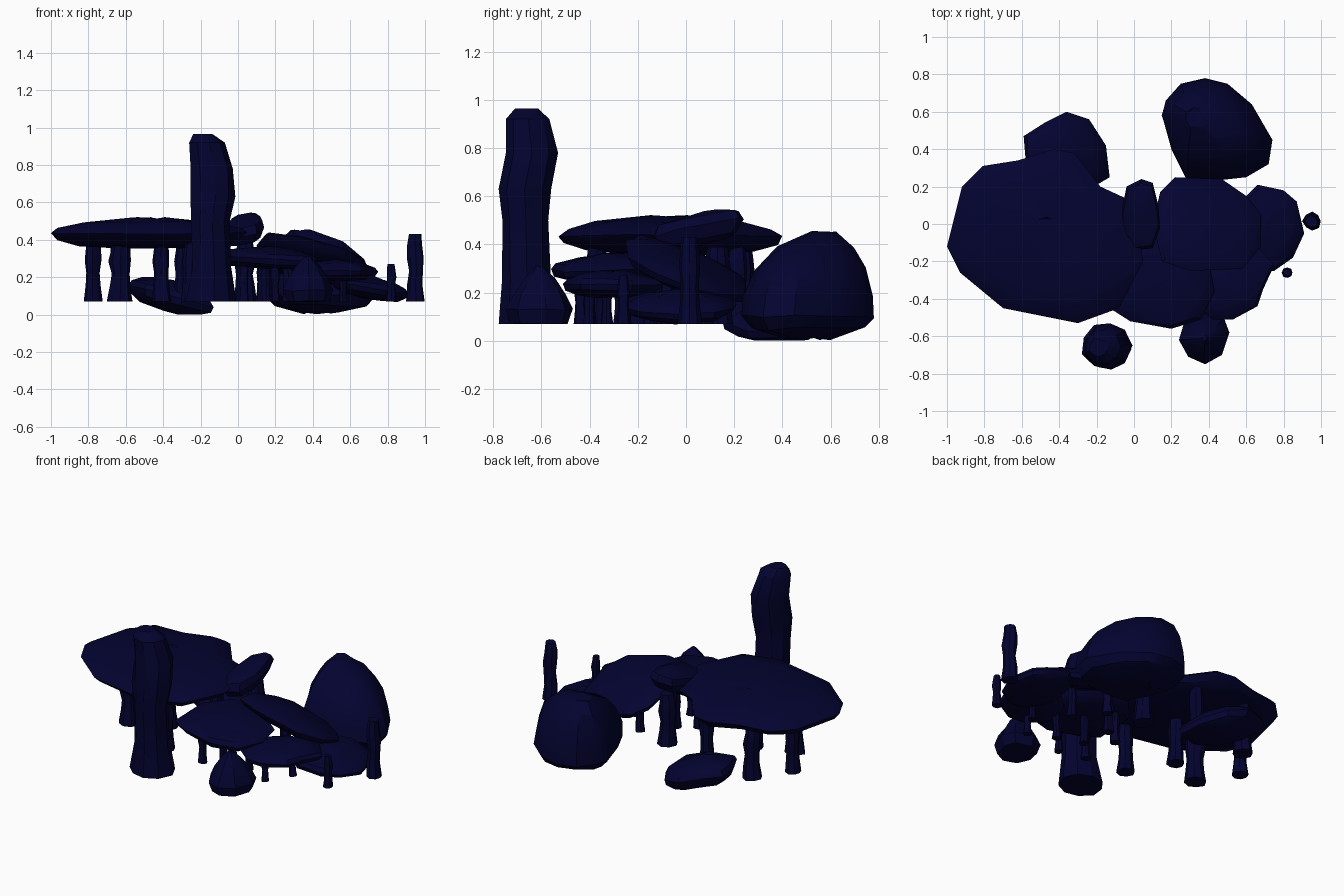
import bpy, bmesh, math, random

if "Cube" in bpy.data.objects:
    bpy.data.objects.remove(bpy.data.objects["Cube"])

random.seed(4)
mat = bpy.data.materials.new("dark_stone")
mat.diffuse_color = (0.001, 0.001, 0.03, 1)
mat.use_nodes = True
mat.node_tree.nodes["Principled BSDF"].inputs["Base Color"].default_value = mat.diffuse_color


def loft(name, rings):
    """Skin a stack of equal-length rings and cap both ends."""
    bm = bmesh.new()
    loops = [[bm.verts.new(p) for p in r] for r in rings]
    n = len(loops[0])
    for a, b in zip(loops, loops[1:]):
        for i in range(n):
            j = (i + 1) % n
            bm.faces.new((a[i], a[j], b[j], b[i]))
    bm.faces.new(loops[0][::-1])
    bm.faces.new(loops[-1])
    bmesh.ops.triangulate(bm, faces=bm.faces[:])
    bmesh.ops.recalc_face_normals(bm, faces=bm.faces[:])
    me = bpy.data.meshes.new(name)
    bm.to_mesh(me)
    bm.free()
    ob = bpy.data.objects.new(name, me)
    bpy.context.collection.objects.link(ob)
    me.materials.append(mat)
    bpy.context.view_layer.objects.active = ob
    ob.select_set(True)
    bpy.ops.object.shade_smooth_by_angle(angle=math.radians(32))
    ob.select_set(False)


def rock(name, outline, z, layers, sx=0, sy=0, peak=(0, 0), jit=0.005):
    """Stone from its plan outline; layers are (scale, height), sx/sy tilt it."""
    cx = (min(p[0] for p in outline) + max(p[0] for p in outline)) / 2
    cy = (min(p[1] for p in outline) + max(p[1] for p in outline)) / 2
    rings = []
    for s, dz in layers:
        ring = []
        for x, y in outline:
            k = s + (random.uniform(-.025, .025) if s < 1 else 0)
            ox, oy = (peak[0] * (1 - s), peak[1] * (1 - s)) if dz > .1 else (0, 0)
            px, py = cx + (x - cx) * k + ox, cy + (y - cy) * k + oy
            pz = z + dz + sx * (px - cx) + sy * (py - cy) + random.uniform(-jit, jit)
            ring.append((px, py, max(pz, 0.0)))
        rings.append(ring)
    loft(name, rings)


def pillar(name, rings, sides=9):
    """Rough round post from (x, y, radius, z) rings."""
    wob = [random.uniform(.9, 1.08) for _ in range(sides)]
    out = []
    for x, y, r, z in rings:
        ring = []
        for i in range(sides):
            a = 2 * math.pi * i / sides
            k = r * wob[i] * random.uniform(.95, 1.05)
            ring.append((x + k * math.cos(a), y + k * math.sin(a), z))
        out.append(ring)
    loft(name, out)


def slab_layers(t):
    return [(.3, -t), (.72, -t * .85), (.94, -t * .45), (1, 0),
            (.92, t * .35), (.65, t * .7), (.2, t)]


# Stone slabs stepping down to the right
rock("large_slab",
     [(-1, -.12), (-.92, .2), (-.81, .31), (-.62, .34), (-.43, .4), (-.32, .38),
      (-.18, .2), (-.05, .14), (.02, -.03), (.05, -.2), (-.08, -.45), (-.3, -.53),
      (-.7, -.45), (-.93, -.26)], .437, slab_layers(.08))
rock("front_slab",
     [(-.13, -.45), (-.02, -.52), (.2, -.56), (.36, -.51), (.43, -.36), (.4, -.2),
      (.2, -.05), (0, -.05), (-.13, -.2)], .305, slab_layers(.056), sx=-.04, sy=.03)
rock("tilted_slab",
     [(.1, 0), (.14, .17), (.22, .25), (.47, .24), (.6, .15), (.68, .05),
      (.68, -.12), (.58, -.24), (.3, -.25), (.15, -.2)], .297, slab_layers(.062),
     sx=-.24, sy=-.38)
rock("corner_slab",
     [(.3, -.42), (.42, -.51), (.53, -.51), (.66, -.44), (.69, -.35), (.75, -.22),
      (.65, -.1), (.45, -.12), (.32, -.25)], .235, slab_layers(.055))
rock("low_slab",
     [(.5, -.1), (.6, -.28), (.75, -.25), (.85, -.18), (.91, -.05), (.87, .12),
      (.8, .18), (.66, .21), (.55, .1)], .145, slab_layers(.06), sx=-.15)

# Boulders
rock("top_stone",
     [(-.06, -.1), (0, -.14), (.1, -.13), (.14, -.02), (.13, .1), (.1, .22),
      (.04, .24), (-.04, .2), (-.07, .05)], .46,
     [(.4, -.06), (.8, -.05), (1, 0), (.9, .04), (.5, .06)], sx=.2, sy=.22)
rock("rear_stone",
     [(-.59, .47), (-.48, .54), (-.36, .6), (-.24, .56), (-.15, .42), (-.13, .25),
      (-.3, .15), (-.5, .2), (-.58, .35)], .1, slab_layers(.085), sx=-.25)
rock("large_boulder",
     [(.15, .58), (.17, .66), (.25, .75), (.38, .78), (.5, .75), (.63, .64),
      (.74, .45), (.72, .32), (.6, .25), (.42, .23), (.28, .24), (.2, .4)], 0,
     [(.35, .01), (.86, .05), (1, .1), (.97, .19), (.84, .3), (.58, .39), (.2, .45)],
     peak=(-.14, .08), jit=.008)
rock("front_boulder",
     [(.24, -.62), (.27, -.52), (.36, -.47), (.48, -.5), (.51, -.58), (.47, -.7),
      (.38, -.75), (.29, -.71)], 0,
     [(.85, .07), (1, .13), (.8, .19), (.45, .26), (.1, .31)])

# Tall standing stone
pillar("tall_stone",
       [(-.15, -.65, .13, .07), (-.145, -.66, .105, .25), (-.155, -.665, .1, .5),
        (-.14, -.67, .115, .63), (-.145, -.64, .115, .78), (-.17, -.655, .095, .92),
        (-.19, -.66, .05, .965)])

# Supporting posts: x, y, radius, top
posts = [(-.78, .03, .05, .41), (-.63, .23, .06, .4), (-.63, -.2, .066, .4),
         (-.41, -.11, .052, .4), (-.3, .21, .048, .4), (-.25, -.37, .052, .4),
         (.04, .13, .062, .39), (.03, -.4, .03, .28), (.13, -.08, .035, .31),
         (.02, -.15, .03, .28), (.2, -.44, .027, .27), (.15, -.27, .03, .27),
         (.31, -.33, .027, .27), (.27, .08, .032, .28), (.4, -.08, .03, .28),
         (.47, -.4, .025, .21), (.56, -.25, .025, .21),
         (.82, -.26, .029, .27), (.95, .015, .049, .43)]
for i, (x, y, r, top) in enumerate(posts):
    prof = [(1, 0), (.82, .25), (.75, .45), (.9, .65), (.78, .85), (.65, 1)]
    pillar(f"post_{i + 1}", [(x + random.uniform(-.1, .1) * r, y, r * k, .07 + (top - .07) * t)
                             for k, t in prof], 8)
